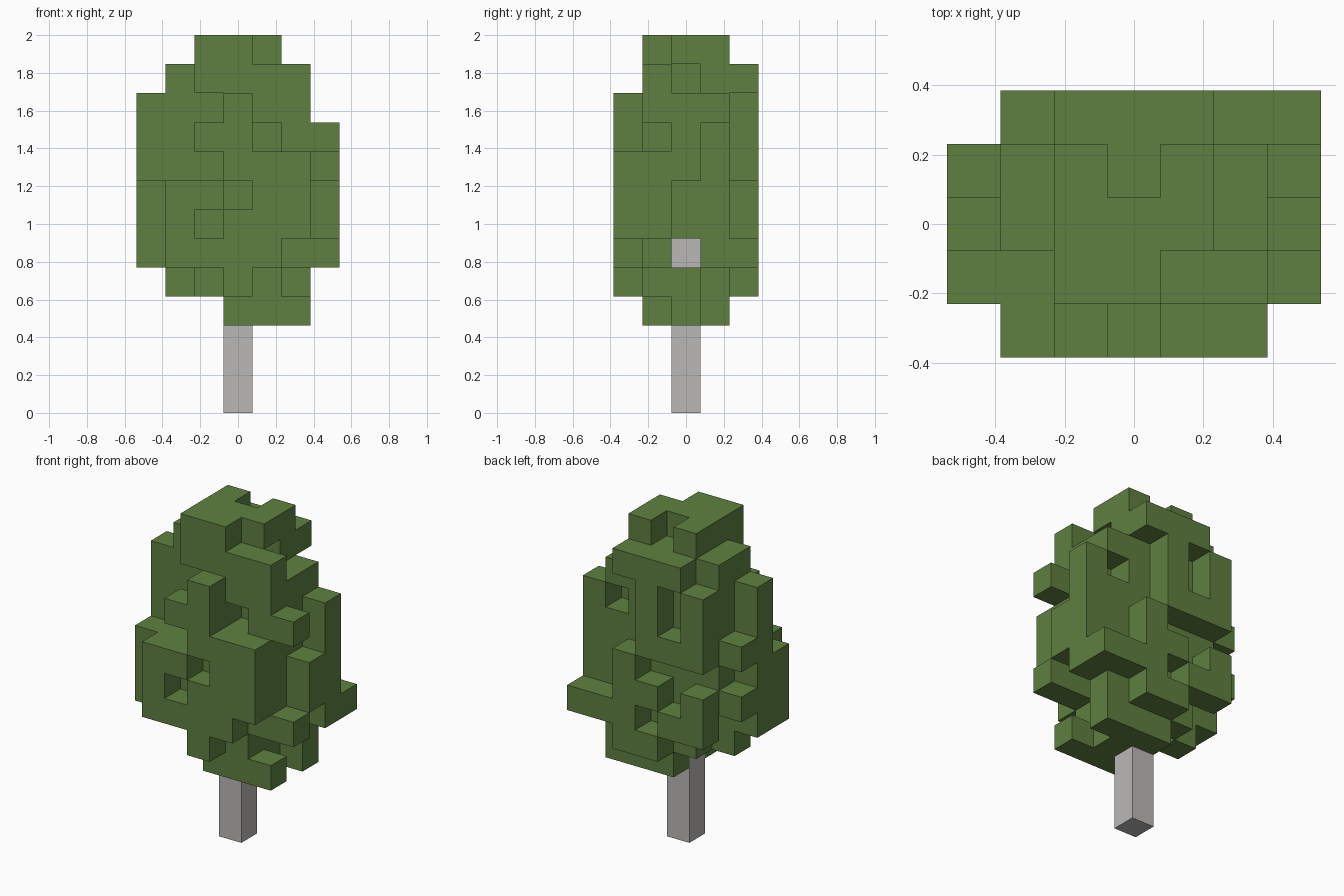
import bpy
import bmesh
from itertools import product
from mathutils import Vector

cube = bpy.data.objects.get("Cube")
if cube:
    bpy.data.objects.remove(cube, do_unlink=True)

UNIT = 2 / 13  # edge of one block


def make_material(name, color):
    mat = bpy.data.materials.new(name)
    mat.use_nodes = True
    mat.diffuse_color = color
    bsdf = next(n for n in mat.node_tree.nodes if n.type == 'BSDF_PRINCIPLED')
    bsdf.inputs["Base Color"].default_value = color
    bsdf.inputs["Roughness"].default_value = 0.9
    return mat


def box(*spans):
    """Grid cells of a box; each span is one index or a (first, last) pair."""
    pairs = [s if isinstance(s, tuple) else (s, s) for s in spans]
    return set(product(*(range(a, b + 1) for a, b in pairs)))


def build_blocks(name, cells, solid, mat):
    """Skin a set of grid cells, leaving out faces shared with solid cells."""
    bm = bmesh.new()
    for cell in cells:
        centre = Vector((cell[0], cell[1], cell[2] + 0.5))
        for axis, sign in product(range(3), (-1, 1)):
            near = list(cell)
            near[axis] += sign
            if tuple(near) in solid:
                continue
            n, u, v = Vector(), Vector(), Vector()
            n[axis] = sign / 2
            u[(axis + 1) % 3] = sign / 2
            v[(axis + 2) % 3] = 1 / 2
            corners = (-u - v, u - v, u + v, v - u)
            bm.faces.new([bm.verts.new((centre + n + c) * UNIT) for c in corners])
    bmesh.ops.remove_doubles(bm, verts=bm.verts, dist=UNIT / 100)
    mesh = bpy.data.meshes.new(name)
    bm.to_mesh(mesh)
    bm.free()
    mesh.materials.append(mat)
    bpy.context.collection.objects.link(bpy.data.objects.new(name, mesh))


# Trunk, reaching into the crown
trunk = box(0, 0, (0, 5))

# Main mass of the crown
crown = box((-2, 2), (0, 1), (6, 10))
crown |= box((-3, 2), -1, (5, 7))
crown |= box((0, 2), -1, (8, 10))

# Shoulders and stepped top
crown |= box((-2, 0), (0, 1), 11)
crown |= box((-1, 1), (1, 2), 11)
crown |= box((-1, 2), -1, 11)
crown |= box((-1, 0), (-1, 0), 12)
crown |= box(1, (0, 1), 12)
crown |= box(-1, 1, 12)

# Clumps on the -x side
crown |= box((-3, -2), 0, (5, 10))
crown |= box(-3, 1, 8)
crown |= box(-3, 1, 6)

# Clumps on the +x side
crown |= box(3, 1, (5, 9))
crown |= box(3, 0, (6, 7))
crown |= box(3, -1, 9)
crown |= box(3, -1, 5)

# Underside around the trunk
crown |= box((-1, 2), 1, (4, 5))
crown |= box((0, 2), 1, 3)
crown |= box(1, (-1, 0), (3, 4))
crown |= box(0, -1, (3, 4))
crown |= box(2, -1, 3)
crown |= box(-2, 0, 4)

# Clumps on the front
crown |= box((1, 2), -2, (6, 8))
crown |= box(0, -2, (8, 10))
crown |= box(-1, -2, 9)
crown |= box((-2, -1), -2, (5, 7))
crown |= box(0, -2, (4, 6))
crown |= box(1, -2, 5)

# Clumps on the back
crown |= box(-2, 2, (8, 10))
crown |= box(0, 2, (8, 10))
crown |= box(-1, 2, 8)
crown |= box(1, 2, (4, 7))
crown |= box(0, 2, 6)
crown |= box(0, 2, 4)
crown |= box(-2, 2, (5, 6))
crown |= box(-1, 2, 5)
crown |= box((2, 3), 2, 5)

# Hollows between the clumps
crown -= box(2, 1, 9)
crown -= box(1, -1, 9)
crown -= box(-1, -2, 6)

bark = make_material("pale_grey_bark", (0.50, 0.485, 0.475, 1))
leaf = make_material("leaf_green", (0.114, 0.216, 0.051, 1))
build_blocks("trunk", trunk, trunk | crown, bark)
build_blocks("leaf_crown", crown, trunk | crown, leaf)
